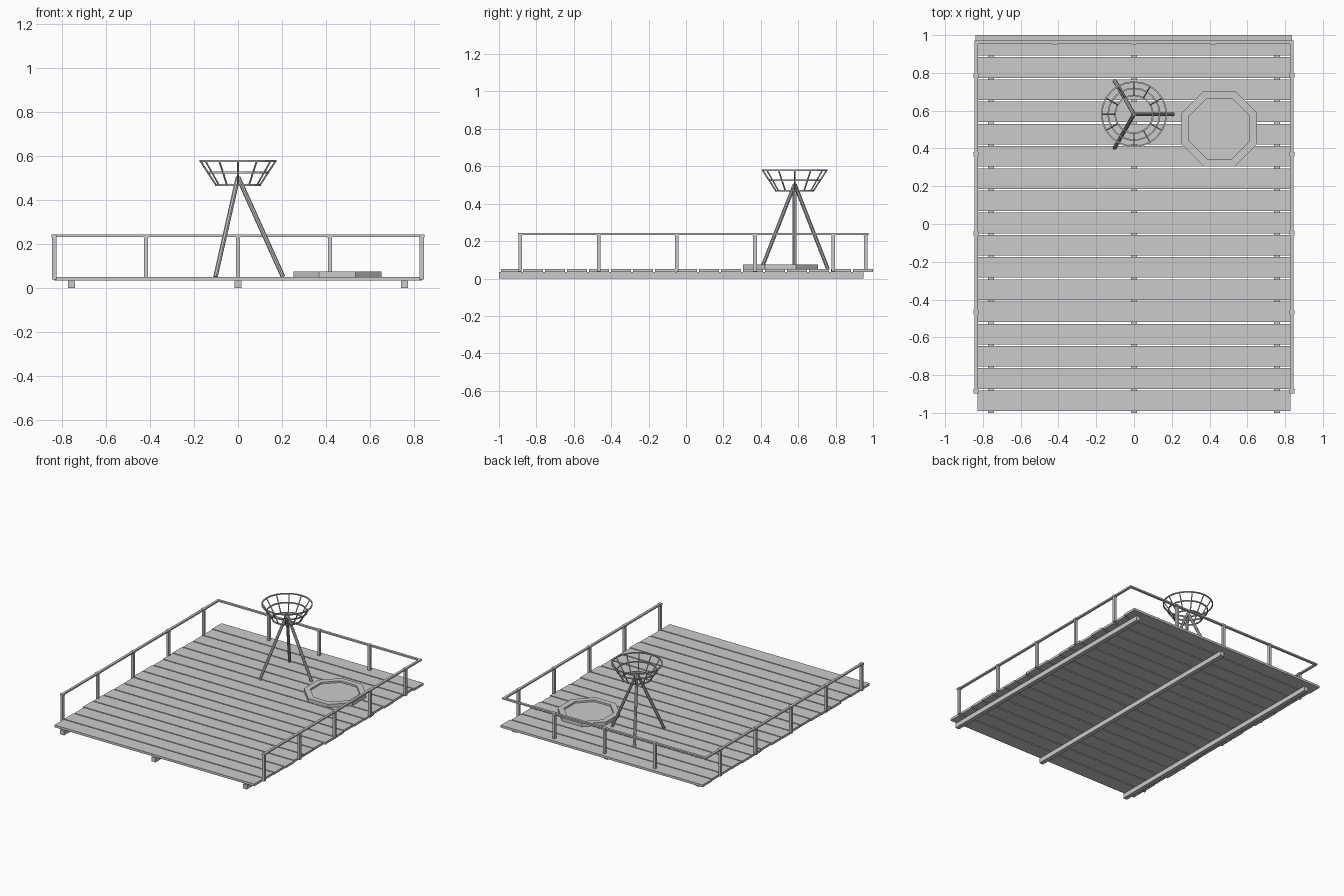
import bpy, math, random
from mathutils import Vector

if "Cube" in bpy.data.objects:
    bpy.data.objects.remove(bpy.data.objects["Cube"])

random.seed(4)
DECK = 0.051          # top of the planks
RAIL_X, RAIL_Y = 0.836, 0.962


def make(name, verts, faces):
    me = bpy.data.meshes.new(name)
    me.from_pydata(verts, [], faces)
    ob = bpy.data.objects.new(name, me)
    bpy.context.collection.objects.link(ob)
    return ob


def box(name, lo, hi):
    v = [(x, y, z) for z in (lo[2], hi[2]) for x, y in
         ((lo[0], lo[1]), (hi[0], lo[1]), (hi[0], hi[1]), (lo[0], hi[1]))]
    return make(name, v, [(3, 2, 1, 0), (4, 5, 6, 7), (0, 1, 5, 4),
                          (1, 2, 6, 5), (2, 3, 7, 6), (3, 0, 4, 7)])


def lathe(name, profile, n, centre, phase=0.0, closed=False):
    # revolve (radius, z) points; open profiles get capped ends
    v = [(centre[0] + r * math.cos(phase + 2 * math.pi * i / n),
          centre[1] + r * math.sin(phase + 2 * math.pi * i / n), z)
         for r, z in profile for i in range(n)]
    m = len(profile)
    f = [(j * n + i, j * n + (i + 1) % n,
          (j + 1) % m * n + (i + 1) % n, (j + 1) % m * n + i)
         for j in range(m if closed else m - 1) for i in range(n)]
    if not closed:
        f += [tuple(reversed(range(n))), tuple(range((m - 1) * n, m * n))]
    return make(name, v, f)


def rod(name, a, b, r, n):
    a, b = Vector(a), Vector(b)
    bpy.ops.mesh.primitive_cylinder_add(vertices=n, radius=r, depth=(b - a).length,
                                        location=(a + b) / 2)
    ob = bpy.context.object
    ob.rotation_euler = (b - a).to_track_quat('Z', 'Y').to_euler()
    ob.name = name
    return ob


# support beams
for x in (-0.758, 0, 0.758):
    box("support_beam", (x - 0.016, -1, 0), (x + 0.016, 0.95, 0.034))

# deck planks with slightly uneven ends
for i in range(17):
    y = -0.99 + i * 0.1176
    left, right = (0.832 + random.uniform(-0.006, 0.007) for _ in range(2))
    box("deck_plank", (-left, y, 0.034), (right, y + 0.109, DECK))

# railing posts with small caps
posts = [(s * RAIL_X, y) for s in (-1, 1)
         for y in (-0.886, -0.467, -0.049, 0.369, 0.788)]
posts += [(x, RAIL_Y) for x in (-0.418, 0, 0.418)]
for x, y in posts:
    box("rail_post", (x - 0.0095, y - 0.0095, 0.038), (x + 0.0095, y + 0.0095, 0.233))
    box("post_cap", (x - 0.0125, y - 0.0125, 0.231), (x + 0.0125, y + 0.0125, 0.244))

# top rails on three sides
for s in (-1, 1):
    x = s * RAIL_X
    box("side_rail", (x - 0.009, -0.895, 0.232), (x + 0.009, RAIL_Y + 0.009, 0.243))
box("back_rail", (-RAIL_X - 0.009, RAIL_Y - 0.009, 0.232),
    (RAIL_X + 0.009, RAIL_Y + 0.009, 0.243))

# octagonal tub with a recessed floor
c = 1 / math.cos(math.pi / 8)
lathe("octagonal_tub", [(0.2 * c, DECK - 0.002), (0.2 * c, 0.075),
                        (0.16 * c, 0.075), (0.16 * c, 0.062)],
      8, (0.452, 0.505), math.pi / 8)

# tripod legs
CX, CY = 0.0, 0.581
for k in range(3):
    a = k * 2 * math.pi / 3
    rod("tripod_leg", (CX + 0.205 * math.cos(a), CY + 0.205 * math.sin(a), DECK),
        (CX, CY, 0.505), 0.0105, 8)

# fire basket: three hoops joined by slanted bars
W = 0.004
for r, z in ((0.1, 0.469), (0.137, 0.526), (0.171, 0.578)):
    lathe("basket_hoop", [(r - W, z - W), (r + W, z - W), (r + W, z + W), (r - W, z + W)],
          24, (CX, CY), closed=True)
for k in range(12):
    a = k * math.pi / 6
    ca, sa = math.cos(a), math.sin(a)
    rod("basket_bar", (CX + 0.1 * ca, CY + 0.1 * sa, 0.469),
        (CX + 0.171 * ca, CY + 0.171 * sa, 0.578), W, 6)
